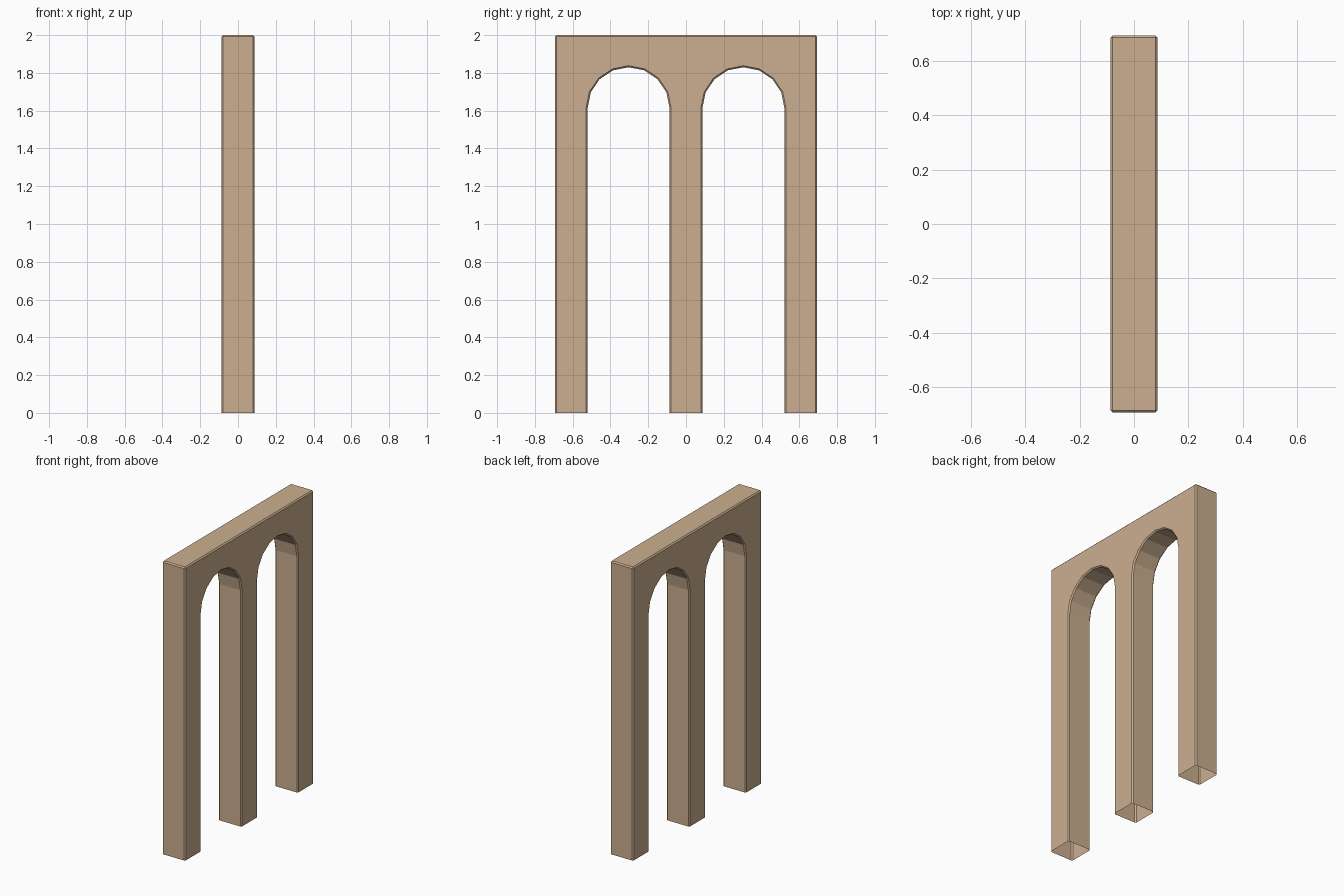
import bpy, bmesh, math

if "Cube" in bpy.data.objects:
    bpy.data.objects.remove(bpy.data.objects["Cube"])

HALF_X, HALF_Y, HEIGHT = 0.087, 0.694, 2.0
RADIUS, ARCH_Y, SPRING = 0.217, 0.304, 1.613
SEGMENTS, CHAMFER = 8, 0.008


def arch(cy):
    # opening outline from +y foot over the crown to the -y foot
    pts = [(cy + RADIUS, 0)]
    for i in range(SEGMENTS + 1):
        a = math.pi * i / SEGMENTS
        pts.append((cy + RADIUS * math.cos(a), SPRING + RADIUS * math.sin(a)))
    return pts + [(cy - RADIUS, 0)]


# wall outline with two arched openings
profile = [(HALF_Y, 0)] + arch(ARCH_Y) + arch(-ARCH_Y)
profile += [(-HALF_Y, 0), (-HALF_Y, HEIGHT), (HALF_Y, HEIGHT)]

bm = bmesh.new()
face = bm.faces.new([bm.verts.new((-HALF_X, y, z)) for y, z in profile])
ext = bmesh.ops.extrude_face_region(bm, geom=[face], use_keep_orig=True)
for v in ext["geom"]:
    if isinstance(v, bmesh.types.BMVert):
        v.co.x = HALF_X
bmesh.ops.recalc_face_normals(bm, faces=bm.faces)

# open undersides of the three piers
feet = [f for f in bm.faces if all(abs(v.co.z) < 1e-5 for v in f.verts)]
bmesh.ops.delete(bm, geom=feet, context="FACES")

# small chamfer on every sharp edge
sharp = [e for e in bm.edges
         if len(e.link_faces) == 2 and e.calc_face_angle() > math.radians(30)]
bmesh.ops.bevel(bm, geom=sharp, offset=CHAMFER, offset_type="OFFSET",
                segments=1, profile=0.5, affect="EDGES")
bmesh.ops.recalc_face_normals(bm, faces=bm.faces)

mesh = bpy.data.meshes.new("double_arch")
bm.to_mesh(mesh)
bm.free()
obj = bpy.data.objects.new("double_arch", mesh)
bpy.context.collection.objects.link(obj)

# tan stone
mat = bpy.data.materials.new("tan_stone")
mat.diffuse_color = (0.60, 0.43, 0.28, 1)
mat.use_nodes = True
mat.node_tree.nodes["Principled BSDF"].inputs["Base Color"].default_value = mat.diffuse_color
mesh.materials.append(mat)
